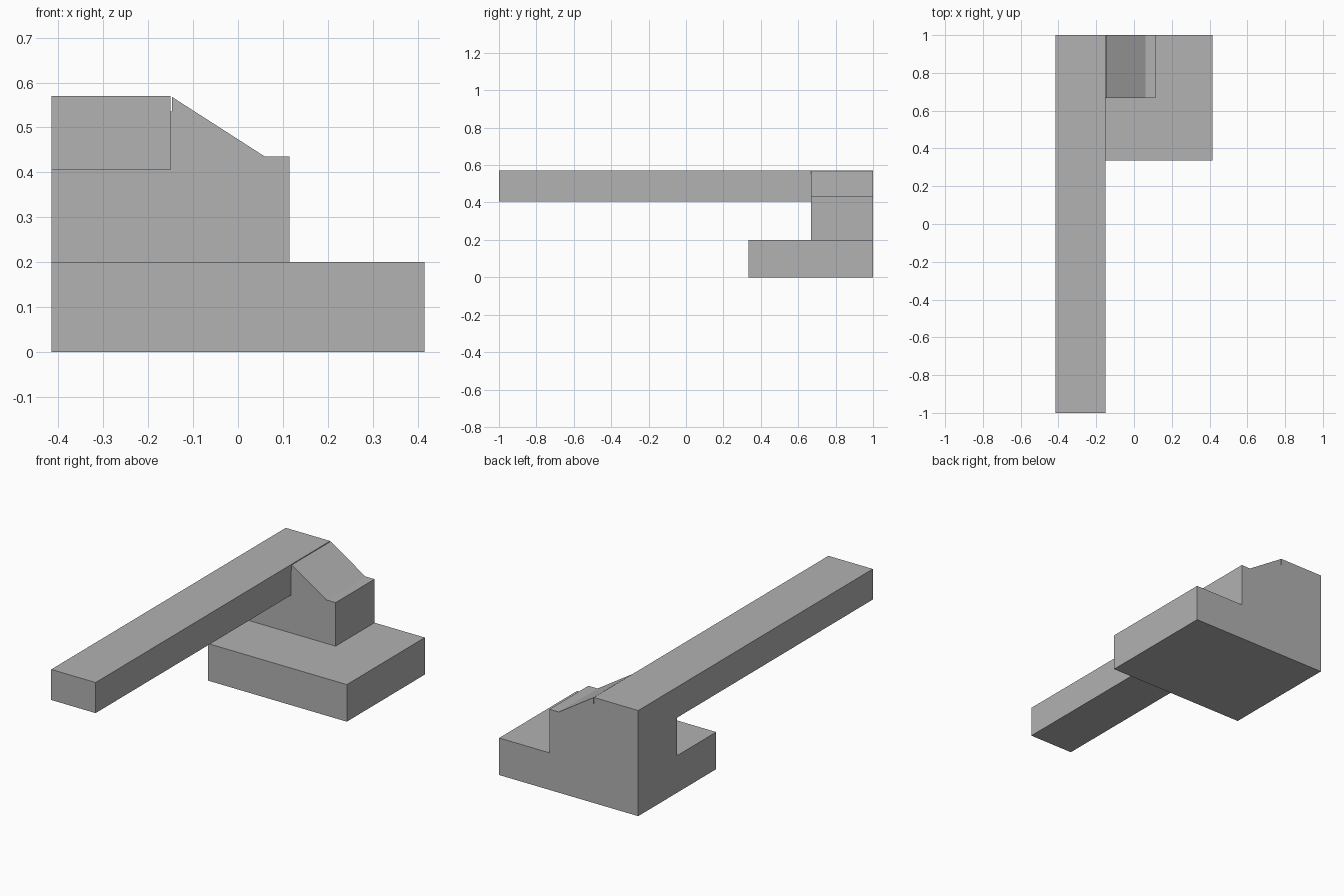
import bpy
import bmesh

cube = bpy.data.objects.get("Cube")
if cube:
    bpy.data.objects.remove(cube, do_unlink=True)

# Single plain grey
grey = bpy.data.materials.new("plain grey")
grey.use_nodes = True
colour = (0.445, 0.445, 0.445, 1)
grey.diffuse_color = colour
grey.node_tree.nodes["Principled BSDF"].inputs["Base Color"].default_value = colour


def extrude_profile(name, profile, y_front, y_back):
    """Sweep an (x, z) outline from y_front to y_back."""
    mesh = bpy.data.meshes.new(name)
    bm = bmesh.new()
    face = bm.faces.new([bm.verts.new((x, y_front, z)) for x, z in profile])
    swept = bmesh.ops.extrude_face_region(bm, geom=[face])["geom"]
    verts = [v for v in swept if isinstance(v, bmesh.types.BMVert)]
    bmesh.ops.translate(bm, verts=verts, vec=(0, y_back - y_front, 0))
    bmesh.ops.recalc_face_normals(bm, faces=bm.faces)
    bm.to_mesh(mesh)
    bm.free()
    mesh.materials.append(grey)
    obj = bpy.data.objects.new(name, mesh)
    bpy.context.collection.objects.link(obj)
    return obj


def box(x0, x1, z0, z1):
    return [(x0, z0), (x1, z0), (x1, z1), (x0, z1)]


SIDE, BACK = 0.415, 1.0
BAR_EDGE, BAR_BOTTOM, BASE_TOP = -0.15, 0.405, 0.2

# Base slab and long overhanging bar
extrude_profile("base_slab", box(-SIDE, SIDE, 0, BASE_TOP), 0.335, BACK)
extrude_profile("long_bar", box(-SIDE, BAR_EDGE, BAR_BOTTOM, 0.57), -1.0, BACK)

# Support block with sloped shoulder and a hairline slit beside the bar
slit = BAR_EDGE + 0.003
extrude_profile("sloped_support", [
    (-SIDE, BASE_TOP), (0.115, BASE_TOP), (0.115, 0.435), (0.06, 0.435),
    (slit, 0.568), (slit, 0.535), (BAR_EDGE, 0.535),
    (BAR_EDGE, BAR_BOTTOM), (-SIDE, BAR_BOTTOM),
], 0.668, BACK)
